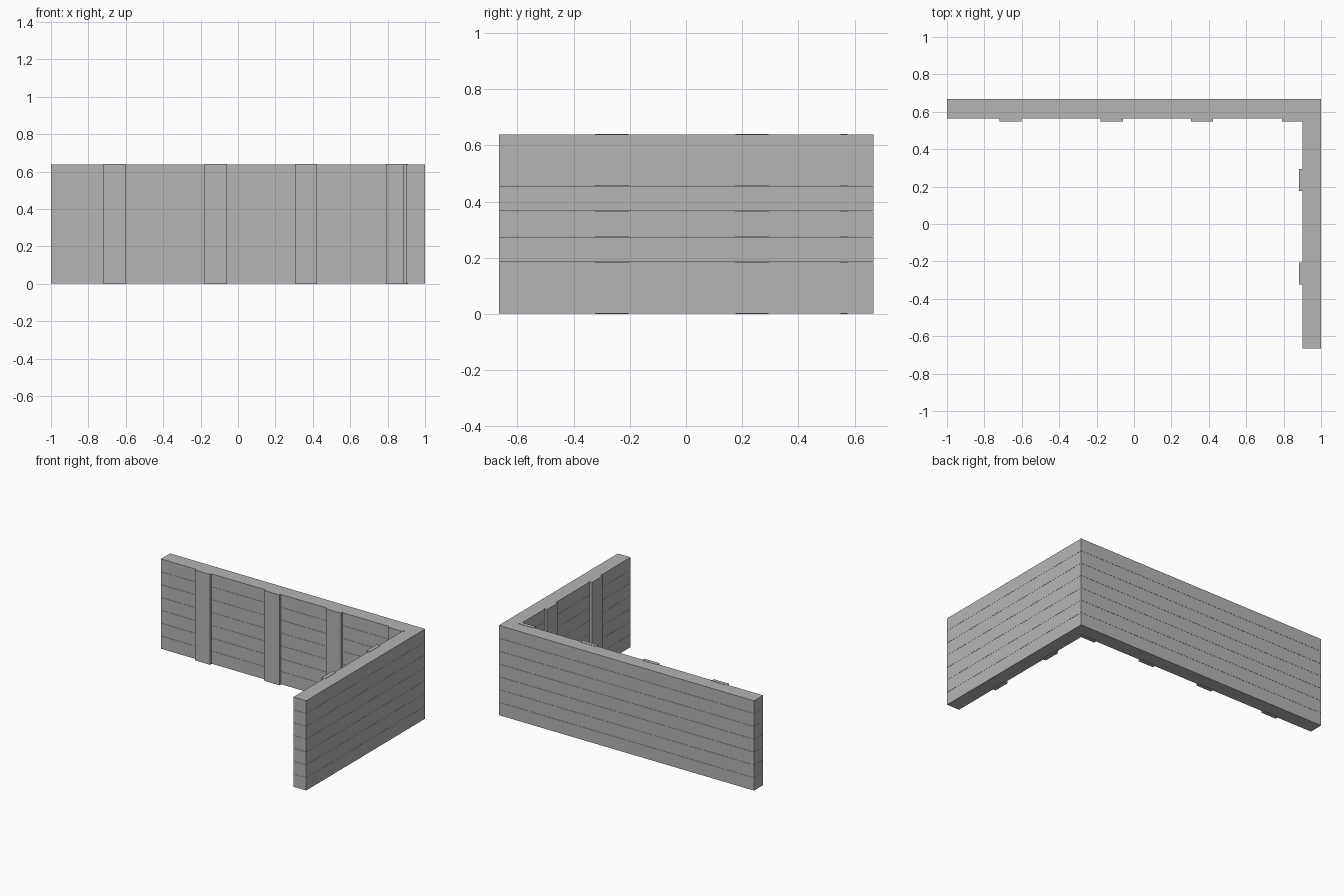
import bpy, bmesh

if "Cube" in bpy.data.objects:
    bpy.data.objects.remove(bpy.data.objects["Cube"])

PLANKS = 7
LOW, HIGH = 0.002, 0.638
GAP = 0.001
STEP = (HIGH - LOW + GAP) / PLANKS

# mid grey for the whole wall
grey = bpy.data.materials.new("mid_grey")
grey.diffuse_color = (0.46, 0.46, 0.46, 1)
grey.use_nodes = True
grey.node_tree.nodes["Principled BSDF"].inputs["Base Color"].default_value = grey.diffuse_color


def prism(name, outline, z0, z1):
    """Extrude a flat outline upward."""
    bm = bmesh.new()
    face = bm.faces.new([bm.verts.new((x, y, z0)) for x, y in outline])
    # keep the base face so the prism is closed
    top = bmesh.ops.extrude_face_region(bm, geom=[face], use_keep_orig=True)["geom"]
    for v in top:
        if isinstance(v, bmesh.types.BMVert):
            v.co.z = z1
    bmesh.ops.recalc_face_normals(bm, faces=bm.faces[:])
    mesh = bpy.data.meshes.new(name)
    bm.to_mesh(mesh)
    bm.free()
    mesh.materials.append(grey)
    ob = bpy.data.objects.new(name, mesh)
    bpy.context.collection.objects.link(ob)
    return ob


def rect(x0, x1, y0, y1):
    return [(x0, y0), (x1, y0), (x1, y1), (x0, y1)]


# stacked planks running round the L-shaped corner, with hairline gaps
corner = [(-1, 0.565), (0.9, 0.565), (0.9, -0.665),
          (1, -0.665), (1, 0.667), (-1, 0.667)]
for i in range(PLANKS):
    z = LOW + i * STEP
    prism(f"wall_plank_{i + 1}", corner, z, z + STEP - GAP)

# upright battens on the inside of the back wall
for i, x in enumerate((-0.72, -0.178, 0.304, 0.792)):
    prism(f"back_batten_{i + 1}", rect(x, x + 0.118, 0.549, 0.575), 0, 0.64)

# upright battens on the inside of the side wall
for i, y in enumerate((-0.323, 0.176)):
    prism(f"side_batten_{i + 1}", rect(0.882, 0.91, y, y + 0.118), 0, 0.64)
